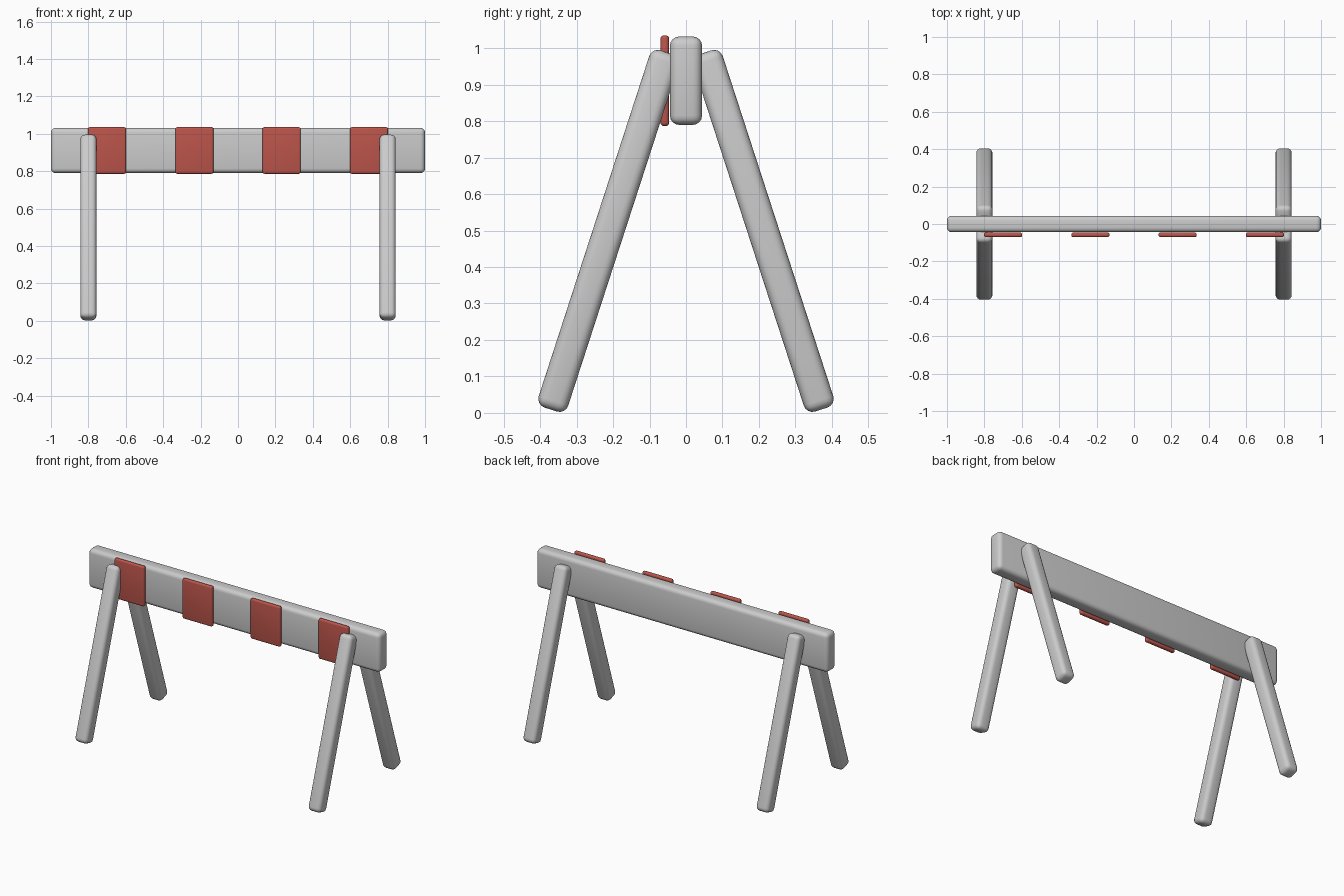
import bpy
import math

if "Cube" in bpy.data.objects:
    bpy.data.objects.remove(bpy.data.objects["Cube"])

red = bpy.data.materials.new("red")
red.diffuse_color = (0.5, 0.09, 0.07, 1)
red.use_nodes = True
red.node_tree.nodes["Principled BSDF"].inputs["Base Color"].default_value = red.diffuse_color


def rounded_box(name, centre, size, radius, tilt=0.0, material=None):
    """Box with rounded edges, tilted about the x axis."""
    bpy.ops.mesh.primitive_cube_add(size=1, location=centre)
    ob = bpy.context.object
    ob.name = name
    ob.scale = size
    bpy.ops.object.transform_apply(location=False, rotation=False, scale=True)
    ob.rotation_euler.x = tilt
    bevel = ob.modifiers.new("rounding", 'BEVEL')
    bevel.width = radius
    bevel.segments = 4
    bpy.ops.object.modifier_apply(modifier=bevel.name)
    bpy.ops.object.shade_smooth_by_angle(angle=math.radians(35))
    if material:
        ob.data.materials.append(material)
    return ob


# Horizontal board
rounded_box("beam", (0, 0, 0.911), (2.0, 0.088, 0.242), 0.025)

# Warning stripes on the front of the board
for i in range(4):
    x = -0.7 + i * 1.4 / 3
    rounded_box(f"stripe_{i + 1}", (x, -0.058, 0.911), (0.204, 0.024, 0.249),
                0.01, material=red)

# Splayed legs, one A-frame near each end
for end, x in (("left", -0.8), ("right", 0.8)):
    for side, s in (("front", -1), ("back", 1)):
        rounded_box(f"{side}_{end}_leg", (x, s * 0.212, 0.499),
                    (0.086, 0.085, 1.03), 0.025, tilt=s * math.radians(18))
